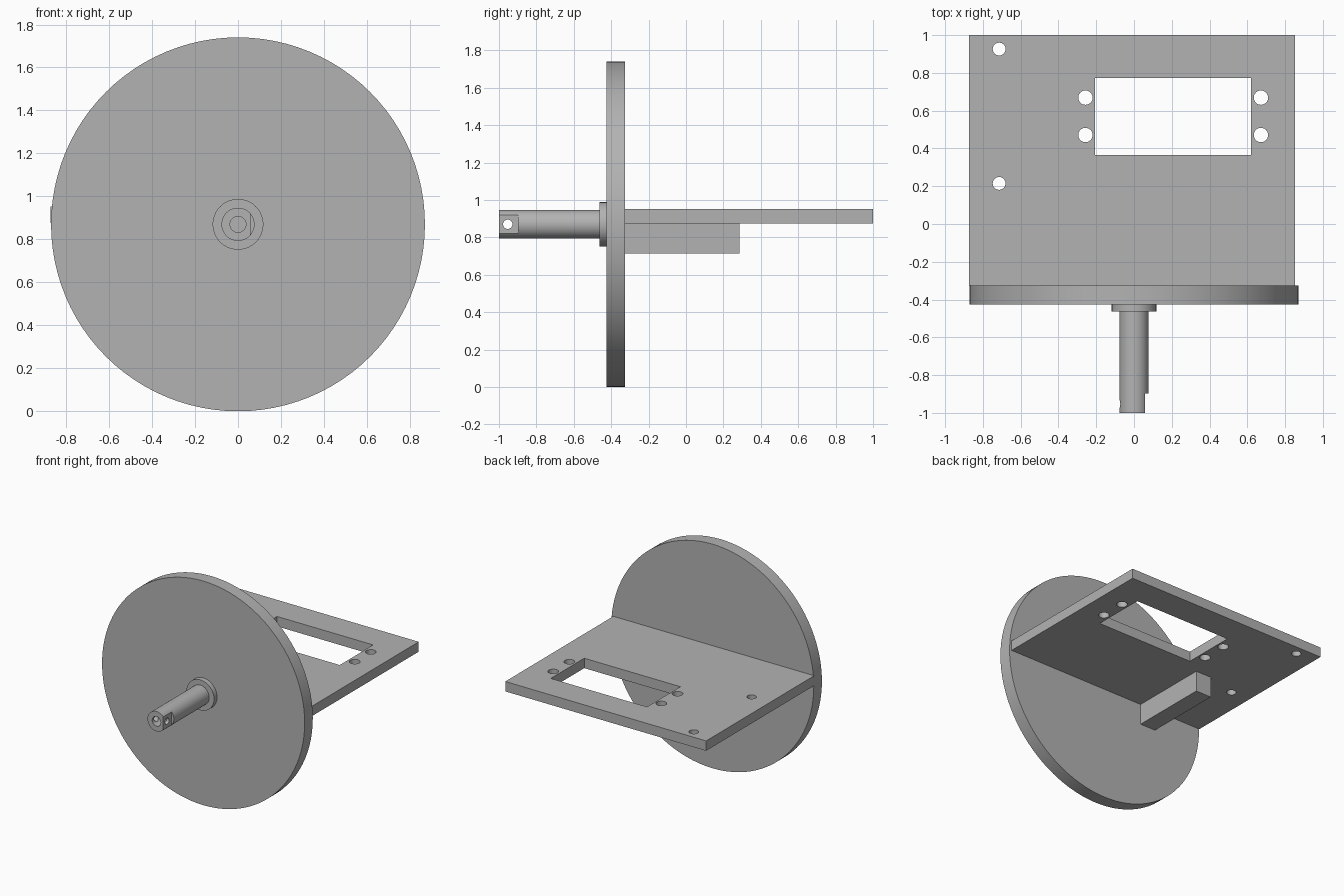
import bpy
import math
from mathutils import Vector

cube = bpy.data.objects.get("Cube")
if cube:
    bpy.data.objects.remove(cube, do_unlink=True)

grey = bpy.data.materials.new("plain grey")
grey.use_nodes = True
colour = (0.45, 0.45, 0.45, 1)
grey.diffuse_color = colour
grey.node_tree.nodes["Principled BSDF"].inputs["Base Color"].default_value = colour

AXIS_Z = 0.87     # height of the shaft axis
PLATE_BOTTOM, PLATE_TOP = 0.875, 0.952
DISC_FRONT, DISC_BACK = -0.425, -0.325
TURN = {"x": (0, math.pi / 2, 0), "y": (math.pi / 2, 0, 0), "z": (0, 0, 0)}


def finish(name):
    ob = bpy.context.object
    ob.name = name
    bpy.ops.object.transform_apply(location=False, rotation=True, scale=True)
    ob.data.materials.append(grey)
    return ob


def box(name, low, high):
    low, high = Vector(low), Vector(high)
    bpy.ops.mesh.primitive_cube_add(size=1, location=(low + high) / 2)
    bpy.context.object.scale = high - low
    return finish(name)


def rod(name, axis, radius, centre, length, sides=48):
    bpy.ops.mesh.primitive_cylinder_add(vertices=sides, radius=radius, depth=length,
                                        location=centre, rotation=TURN[axis])
    return finish(name)


def y_rod(name, radius, front, back, sides=64):
    return rod(name, "y", radius, (0, (front + back) / 2, AXIS_Z), back - front, sides)


def cut(target, cutters):
    for cutter in cutters:
        cutter.hide_render = True
        mod = target.modifiers.new("cut", "BOOLEAN")
        mod.operation, mod.solver, mod.object = "DIFFERENCE", "EXACT", cutter
        bpy.context.view_layer.objects.active = target
        bpy.ops.object.modifier_apply(modifier=mod.name)
        bpy.data.objects.remove(cutter, do_unlink=True)


def smooth(ob):
    bpy.ops.object.select_all(action="DESELECT")
    ob.select_set(True)
    bpy.context.view_layer.objects.active = ob
    bpy.ops.object.shade_smooth_by_angle(angle=math.radians(30))


# Round face disc and shaft collar
smooth(y_rod("face_disc", 0.87, DISC_FRONT, DISC_BACK, 96))
smooth(y_rod("shaft_collar", 0.118, -0.463, DISC_FRONT))

# Shaft with a flat, a blind end hole and a cross hole
shaft = y_rod("shaft", 0.077, -1, DISC_FRONT)
cut(shaft, [
    box("flat_cutter", (0.058, -1.1, 0.7), (0.2, -0.897, 1.1)),
    y_rod("end_hole_cutter", 0.037, -1.1, -0.88, 32),
    rod("cross_hole_cutter", "x", 0.025, (0, -0.953, AXIS_Z), 0.4, 32),
])
smooth(shaft)

# Mounting plate with motor window and screw holes
plate = box("mounting_plate", (-0.873, DISC_BACK, PLATE_BOTTOM), (0.852, 1, PLATE_TOP))
holes = [(x, y, 0.038) for x in (-0.257, 0.672) for y in (0.471, 0.669)]
holes += [(-0.714, y, 0.034) for y in (0.215, 0.926)]
cutters = [box("window_cutter", (-0.207, 0.364, 0.8), (0.619, 0.774, 1.1))]
cutters += [rod("hole_cutter", "z", r, (x, y, 0.9), 0.4, 32) for x, y, r in holes]
cut(plate, cutters)
smooth(plate)

# Support block below the plate
box("support_block", (-0.466, DISC_BACK, 0.715), (-0.333, 0.285, PLATE_BOTTOM))
